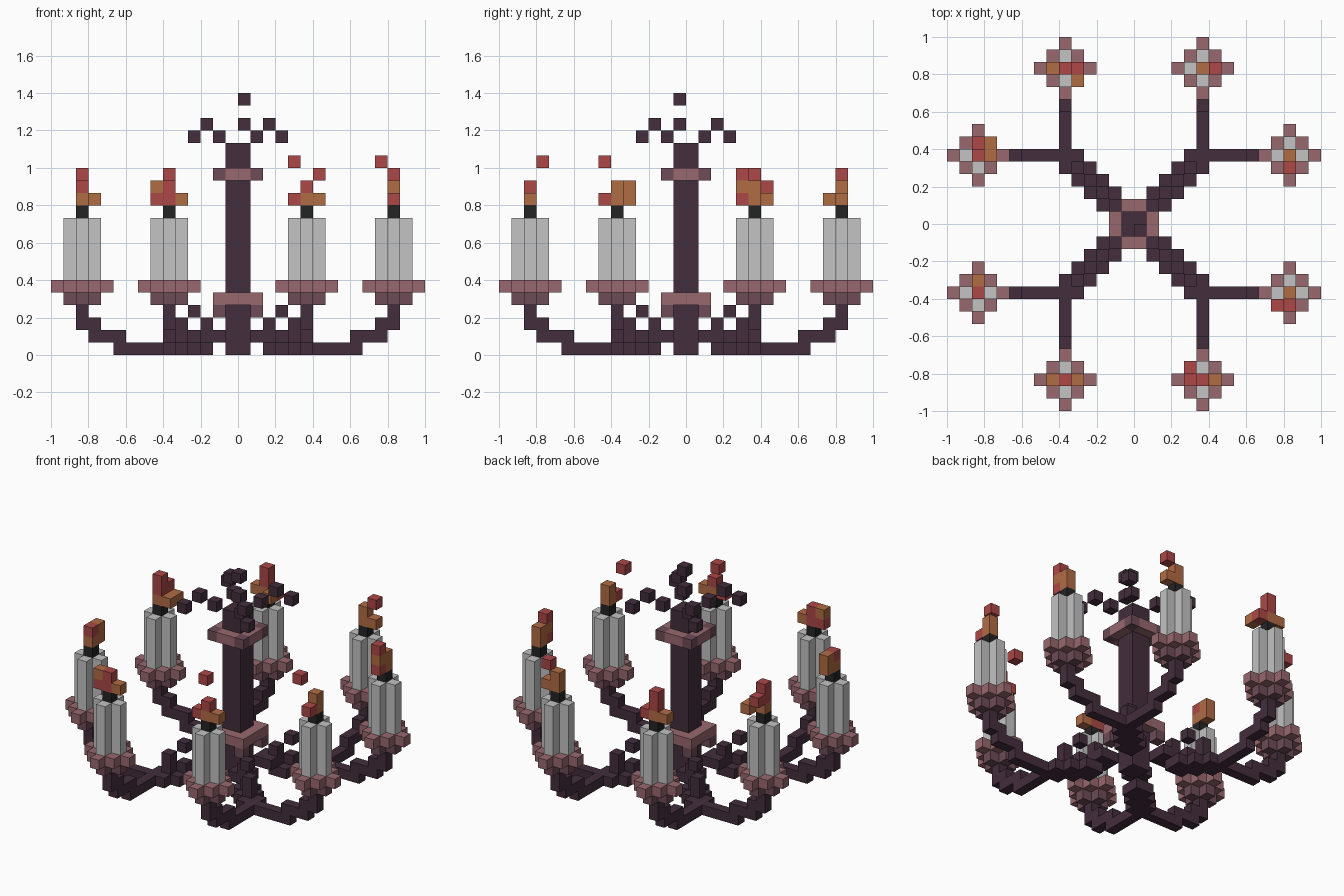
import bpy
import bmesh
import math
from mathutils import Vector

if "Cube" in bpy.data.objects:
    bpy.data.objects.remove(bpy.data.objects["Cube"], do_unlink=True)

UNIT = 1 / 15  # edge of one cube


def material(name, hex_code):
    rgb = [int(hex_code[n:n + 2], 16) / 255 for n in (0, 2, 4)]
    linear = [c / 12.92 if c < 0.04 else ((c + 0.055) / 1.055) ** 2.4 for c in rgb]
    mat = bpy.data.materials.new(name)
    mat.use_nodes = True
    mat.diffuse_color = (*linear, 1)
    bsdf = mat.node_tree.nodes["Principled BSDF"]
    bsdf.inputs["Base Color"].default_value = (*linear, 1)
    bsdf.inputs["Roughness"].default_value = 0.9
    return mat


IRON = material("dark_iron", "432E3C")
PINK = material("dusty_pink", "98686E")
PLUM = material("dark_plum_pink", "6E4C57")
WAX = material("pale_wax", "C3C3C3")
WICK = material("black_wick", "242424")
ORANGE = material("flame_orange", "B06C44")
RED = material("flame_red", "AC4747")


def build(name, cells):
    """Make one mesh from a dict of cell -> material, keeping outer faces only."""
    mesh = bpy.data.meshes.new(name)
    mats = list(dict.fromkeys(cells.values()))
    for mat in mats:
        mesh.materials.append(mat)
    bm = bmesh.new()
    for cell, mat in cells.items():
        centre = Vector(cell) + Vector((0.5, 0.5, 0.5))
        for axis in range(3):
            for sign in (-1, 1):
                near = list(cell)
                near[axis] += sign
                if tuple(near) in cells:
                    continue
                n, u, v = Vector(), Vector(), Vector()
                n[axis] = sign / 2
                u[(axis + 1) % 3] = sign / 2
                v[(axis + 2) % 3] = 0.5
                corners = (n - u - v, n + u - v, n + u + v, n - u + v)
                face = bm.faces.new([bm.verts.new((centre + c) * UNIT) for c in corners])
                face.material_index = mats.index(mat)
    bmesh.ops.remove_doubles(bm, verts=bm.verts, dist=UNIT / 100)
    bmesh.ops.dissolve_limit(bm, angle_limit=math.radians(1), verts=bm.verts,
                             edges=bm.edges, delimit={'MATERIAL'})
    bm.to_mesh(mesh)
    bm.free()
    obj = bpy.data.objects.new(name, mesh)
    bpy.context.collection.objects.link(obj)
    return obj


def block(xs, ys, zs, mat):
    return {(x, y, z): mat for x in xs for y in ys for z in zs}


def diamond(cx, cy, radius, zs, mat):
    span = range(-radius, radius + 1)
    return {(cx + a, cy + b, z): mat for a in span for b in span
            if abs(a) + abs(b) <= radius for z in zs}


def mirrored(cells, flip_x, flip_y):
    return {(-1 - x if flip_x else x, -1 - y if flip_y else y, z): m
            for (x, y, z), m in cells.items()}


# Central column and its two collars
core, wide = range(-1, 1), range(-2, 2)
build("column", block(core, core, range(17), IRON))
upper = block(wide, wide, [14], PINK)
lower = block(wide, wide, [4], PINK)
for x in (-2, 1):
    for y in (-2, 1):
        upper[x, y, 14] = PLUM
        lower[x, y, 3] = PLUM
for name, collar in (("upper_collar", upper), ("lower_collar", lower)):
    build(name, {c: m for c, m in collar.items() if not (c[0] in core and c[1] in core)})

# Loose cubes hanging above the column
build("finial", {(0, -1, 18): IRON, (0, -1, 20): IRON})

# One quarter: diagonal arm that forks into two rising branches
arm = {}
for n in range(1, 5):
    z = 1 if n == 1 else 0
    arm.update(block((n, n + 1), (n, n + 1), [z], IRON))
    arm[n, n, 1] = IRON
for n, z in ((2, 2), (3, 3), (4, 2)):
    arm[n, n, z] = IRON
branch = [(x, 0) for x in range(6, 10)]
branch += [(9, 1), (10, 1), (11, 1), (11, 2), (12, 2), (12, 3)]
for a, z in branch:
    arm[a, 5, z] = IRON
    arm[5, a, z] = IRON
hook = {(n, n, z): IRON for n, z in ((1, 17), (2, 18), (3, 17))}

for fx in (False, True):
    for fy in (False, True):
        side = ("back" if not fy else "front") + ("_right" if fx else "_left")
        build("arm_" + side, mirrored(arm, fx, fy))
        build("hook_" + side, mirrored(hook, fx, fy))

# Flames: offsets from the wick, height and colour
O, R = ORANGE, RED
flames = {
    (-13, 5): [(0, 0, 12, O), (1, 0, 12, O), (1, 1, 12, O), (0, 0, 13, R), (0, 1, 13, R), (0, 0, 14, R)],
    (-13, -6): [(0, 0, 12, O), (0, 1, 12, O), (0, 0, 13, R), (0, 1, 13, O)],
    (12, -6): [(0, 0, 12, O), (0, -1, 12, R), (0, 0, 13, O), (-1, -1, 15, R)],
    (12, 5): [(0, 0, 12, O), (0, -1, 12, R), (0, 0, 13, O), (0, -1, 13, O), (0, -1, 14, R)],
    (-6, -13): [(0, 0, 12, R), (-1, 0, 12, R), (1, 0, 12, O), (-1, 0, 13, O), (0, 0, 13, R)],
    (5, -13): [(0, 0, 12, O), (-1, 0, 12, R), (1, 0, 12, O), (0, 0, 13, R), (-1, 1, 15, R)],
    (5, 12): [(0, 0, 12, O), (1, 0, 12, O), (0, 0, 13, O), (1, 0, 14, R)],
    (-6, 12): [(0, 0, 12, O), (-1, 0, 12, O), (1, 0, 12, R), (1, -1, 12, O), (0, 0, 13, R), (0, 0, 14, R)],
}

# Candles on stepped drip trays
for number, ((cx, cy), flame) in enumerate(flames.items(), 1):
    tray = diamond(cx, cy, 1, [4], PLUM)
    tray.update(diamond(cx, cy, 2, [5], PINK))
    build(f"drip_tray_{number}", tray)
    build(f"candle_{number}", diamond(cx, cy, 1, range(6, 11), WAX))
    build(f"wick_{number}", {(cx, cy, 11): WICK})
    build(f"flame_{number}", {(cx + a, cy + b, z): m for a, b, z, m in flame})
